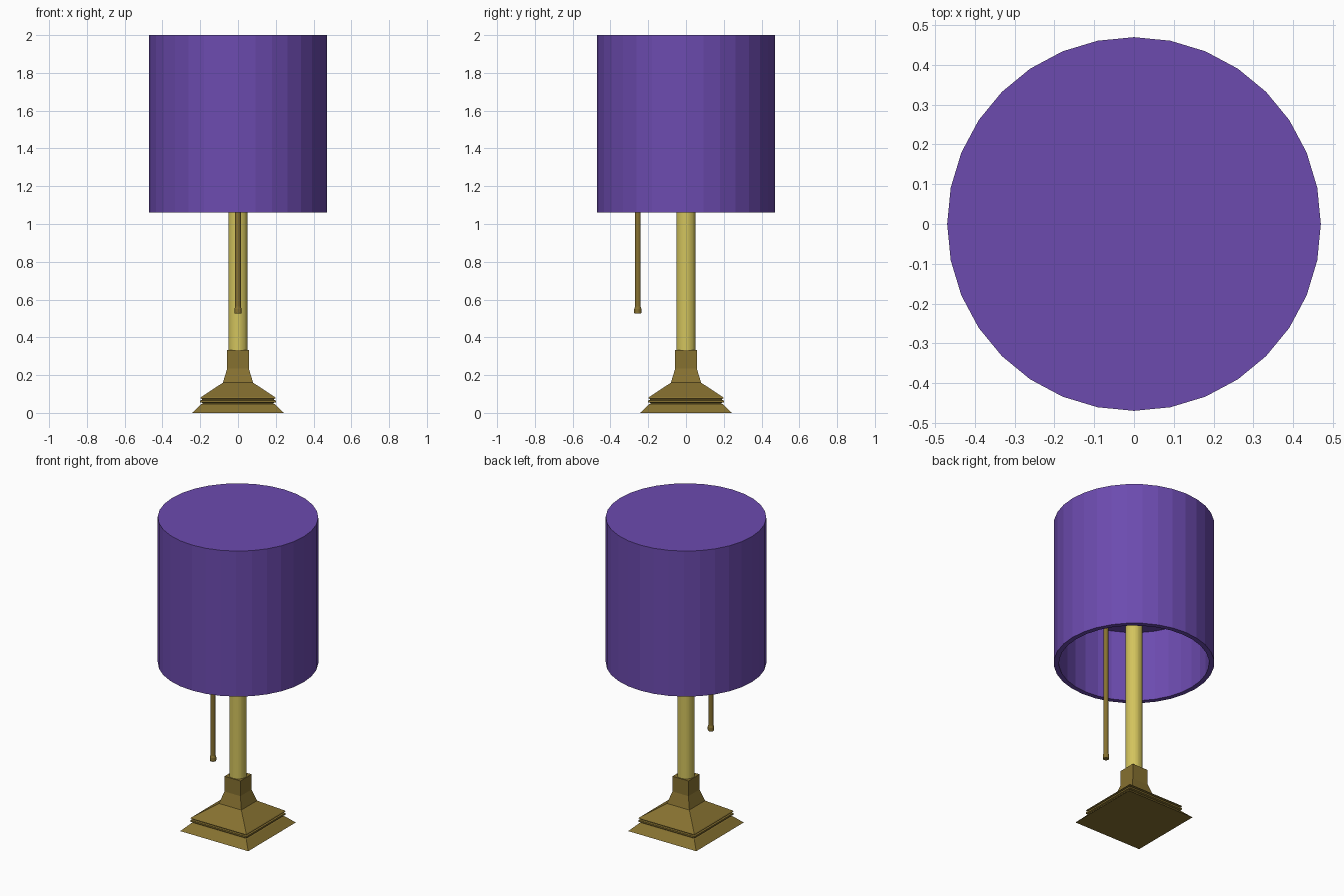
import bpy, bmesh, math

if "Cube" in bpy.data.objects:
    bpy.data.objects.remove(bpy.data.objects["Cube"])


def material(name, color):
    m = bpy.data.materials.new(name)
    m.diffuse_color = (*color, 1)
    m.use_nodes = True
    m.node_tree.nodes["Principled BSDF"].inputs["Base Color"].default_value = m.diffuse_color
    return m


def lathe(name, profile, sides, mat, phase=0.0, loc=(0, 0, 0)):
    """Stack rings of (radius, z) and cap both ends; 4 sides gives a square block."""
    bm = bmesh.new()
    rings = []
    for r, z in profile:
        rings.append([bm.verts.new((r * math.cos(phase + 2 * math.pi * i / sides),
                                    r * math.sin(phase + 2 * math.pi * i / sides), z))
                      for i in range(sides)])
    for a, b in zip(rings, rings[1:]):
        for i in range(sides):
            j = (i + 1) % sides
            bm.faces.new((a[i], a[j], b[j], b[i]))
    bm.faces.new(rings[0][::-1])
    bm.faces.new(rings[-1])
    bmesh.ops.recalc_face_normals(bm, faces=bm.faces)
    mesh = bpy.data.meshes.new(name)
    bm.to_mesh(mesh)
    bm.free()
    mesh.materials.append(mat)
    obj = bpy.data.objects.new(name, mesh)
    obj.location = loc
    bpy.context.collection.objects.link(obj)
    return obj


purple = material("shade_purple", (0.15, 0.07, 0.43))
brass = material("pole_brass", (0.65, 0.55, 0.11))
bronze = material("base_bronze", (0.24, 0.165, 0.03))

# Stepped square base, profile given as half widths
base_profile = [(0.243, 0), (0.197, 0.045), (0.188, 0.048), (0.188, 0.053),
                (0.2, 0.056), (0.2, 0.066), (0.19, 0.069), (0.19, 0.074),
                (0.2, 0.077), (0.196, 0.083), (0.08, 0.16),
                (0.057, 0.235), (0.057, 0.333)]
lathe("base", [(h * math.sqrt(2), z) for h, z in base_profile], 4, bronze, math.pi / 4)

# Pole running up into the shade
lathe("pole", [(0.051, 0.32), (0.051, 1.53)], 32, brass)

# Drum shade, closed on top, with a recess below
lathe("shade", [(0.44, 1.52), (0.44, 1.06), (0.47, 1.06), (0.47, 2.0)], 32, purple)

# Pull cord with a small end knob
lathe("pull_cord", [(0.015, 0.54), (0.015, 1.53)], 12, bronze, loc=(0, -0.255, 0))
lathe("pull_knob", [(0.017, 0.525), (0.019, 0.53), (0.019, 0.55), (0.015, 0.562)],
      12, bronze, loc=(0, -0.255, 0))
